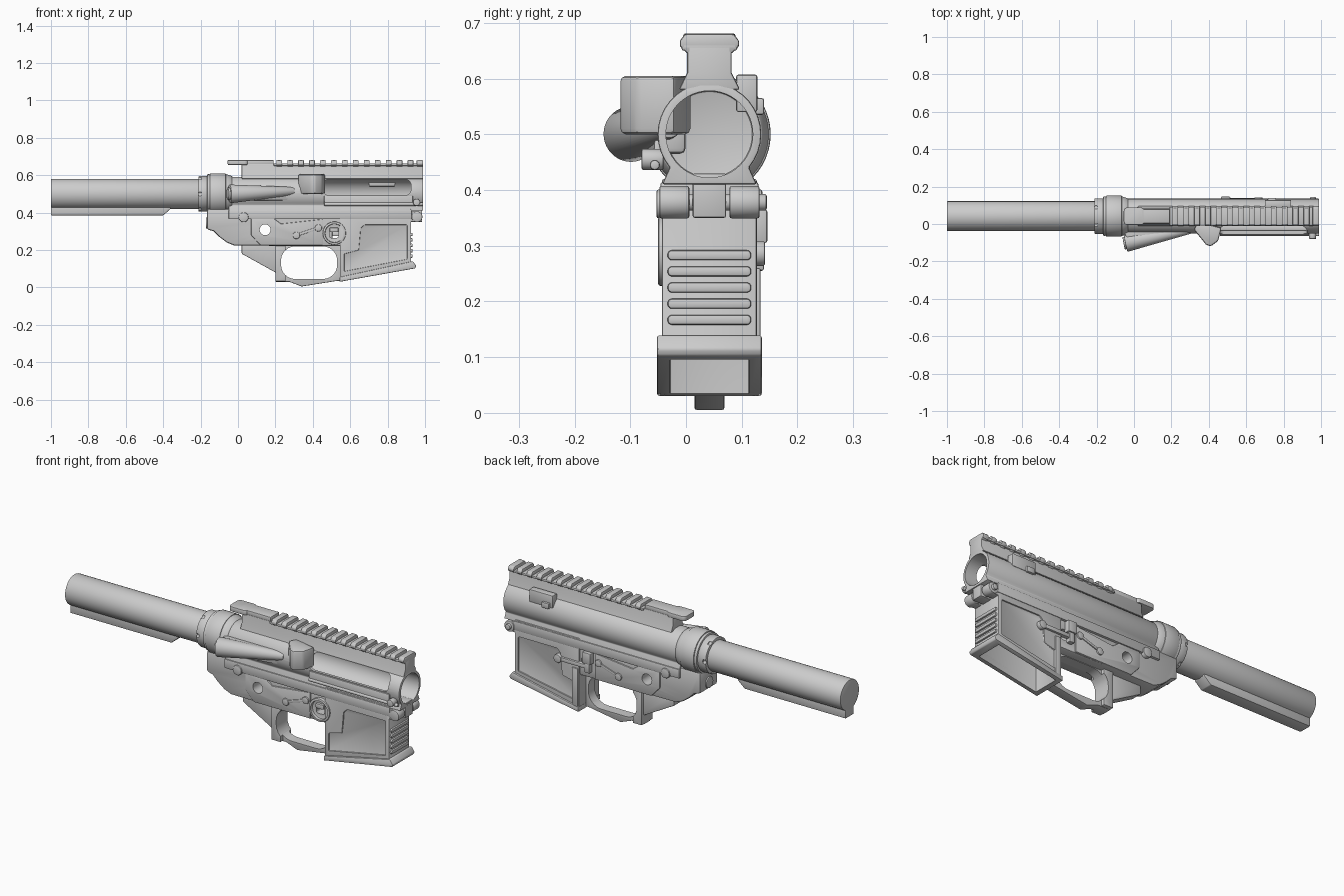
import bpy, bmesh, math
from mathutils import Vector

default_cube = bpy.data.objects.get("Cube")
if default_cube:
    bpy.data.objects.remove(default_cube, do_unlink=True)

COLOUR = (.6, .6, .6, 1)
grey = bpy.data.materials.new("light grey")
grey.use_nodes = True
grey.diffuse_color = COLOUR
grey.node_tree.nodes["Principled BSDF"].inputs["Base Color"].default_value = COLOUR

# Shared measures: bore axis, edge softness, and half widths across y
AXIS_Y, AXIS_Z = .042, .5
SOFT = .004
TUBE, BODY, WELL, LEDGE, RIM = .08, .075, .085, .088, .094
FRONT = .99
THROUGH = (-.3, .3)


def apply(ob, modifier):
    bpy.ops.object.select_all(action='DESELECT')
    bpy.context.view_layer.objects.active = ob
    ob.select_set(True)
    bpy.ops.object.modifier_apply(modifier=modifier.name)


def finish(name, bm, soft):
    bmesh.ops.recalc_face_normals(bm, faces=bm.faces)
    mesh = bpy.data.meshes.new(name)
    bm.to_mesh(mesh)
    bm.free()
    mesh.materials.append(grey)
    ob = bpy.data.objects.new(name, mesh)
    bpy.context.collection.objects.link(ob)
    bevel = ob.modifiers.new("soft edges", 'BEVEL')
    bevel.width, bevel.segments, bevel.limit_method = soft, 2, 'ANGLE'
    apply(ob, bevel)
    return ob


def prism(name, profile, span, axis='y', soft=SOFT):
    """Extrude a profile: (x, z) along y, (y, z) along x, (x, y) along z."""
    place = {'y': lambda p, t: (p[0], t, p[1]),
             'x': lambda p, t: (t, p[0], p[1]),
             'z': lambda p, t: (p[0], p[1], t)}[axis]
    bm = bmesh.new()
    near, far = [[bm.verts.new(place(p, t)) for p in profile] for t in span]
    bm.faces.new(near)
    bm.faces.new(far[::-1])
    for i in range(len(profile)):
        bm.faces.new((near[i - 1], near[i], far[i], far[i - 1]))
    return finish(name, bm, soft)


def box(name, x, y, z):
    return prism(name, [(x[0], z[0]), (x[1], z[0]), (x[1], z[1]), (x[0], z[1])], y)


def rod(name, start, end, radius, end_radius=None):
    start, end = Vector(start), Vector(end)
    direction = end - start
    bm = bmesh.new()
    bmesh.ops.create_cone(bm, cap_ends=True, segments=48, radius1=radius,
                          radius2=end_radius or radius, depth=direction.length)
    turn = Vector((0, 0, 1)).rotation_difference(direction).to_matrix()
    for v in bm.verts:
        v.co = turn @ v.co + (start + end) / 2
    return finish(name, bm, SOFT)


def axial(name, x_start, x_end, radius, end_radius=None):
    return rod(name, (x_start, AXIS_Y, AXIS_Z), (x_end, AXIS_Y, AXIS_Z), radius, end_radius)


def pin(name, x, z, span, radius):
    return rod(name, (x, span[0], z), (x, span[1], z), radius)


def centred(half):
    return AXIS_Y - half, AXIS_Y + half


def outward(side, inner, outer):
    """Span across y on one side, measured outward from the axis."""
    return sorted((AXIS_Y + side * inner, AXIS_Y + side * outer))


def symmetric(half_profile):
    right = [(AXIS_Y + w, z) for w, z in half_profile]
    return right + [(AXIS_Y - w, z) for w, z in reversed(half_profile)]


def circle_point(angle, radius):
    a = math.radians(angle)
    return radius * math.cos(a), radius * math.sin(a)


def rounded(x, z, half_x, half_z, radius):
    profile = []
    for quarter, (sx, sz) in enumerate(((1, 1), (-1, 1), (-1, -1), (1, -1))):
        for step in range(7):
            dx, dz = circle_point(90 * quarter + 15 * step, radius)
            profile.append((x + sx * (half_x - radius) + dx, z + sz * (half_z - radius) + dz))
    return profile


def cut(ob, *cutters):
    for cutter in cutters:
        boolean = ob.modifiers.new("cut", 'BOOLEAN')
        boolean.operation, boolean.object, boolean.solver = 'DIFFERENCE', cutter, 'EXACT'
        apply(ob, boolean)
        bpy.data.objects.remove(cutter, do_unlink=True)


# Rear tube with its under rail, ring nut, plate and collar
axial("rear_tube", -1, -.1, TUBE)
prism("tube_under_rail", [(-1, .385), (-.4, .385), (-.36, .42), (-.36, .45), (-1, .45)], centred(.035))
ring_nut = axial("ring_nut", -.212, -.158, .095)
for angle in range(0, 360, 60):
    dy, dz = circle_point(angle, .1)
    y, z = AXIS_Y + dy, AXIS_Z + dz
    cut(ring_nut, rod("nut_notch", (-.3, y, z), (-.195, y, z), .012))
axial("end_plate", -.165, -.148, .105)
axial("rear_collar", -.15, -.065, .11)
axial("collar_taper", -.07, -.03, .108, .094)

# Upper body: round section on a square base, bored out, with a side window
shell = [circle_point(angle, .093) for angle in range(-40, 90, 10)]
base_edge = [(WELL, .41)]
upper = prism("upper_body", symmetric(base_edge + [(w, AXIS_Z + h) for w, h in shell]),
              (-.05, FRONT), 'x')
cut(upper, axial("bore", 0, 2, .078),
    prism("side_window", rounded(.69, .535, .235, .042, .03), (-.3, AXIS_Y)))
prism("rail_neck", symmetric([(.055, .58), (.04, .61), (.04, .66)]), (.02, FRONT), 'x')
prism("window_cover", [(-.045, .435), (-.06, .437), (-.057, .49), (-.045, .49)], (.46, .935), 'x')
rod("cover_hinge", (.46, -.056, .445), (FRONT, -.056, .445), .009)
pin("hinge_boss", .955, .455, (-.08, -.04), .019)

# Toothed top rail
tooth = symmetric([(.04, .645), (.053, .658), (.053, .668), (.044, .68)])
box("rail_base", (.19, FRONT), centred(.05), (.65, .663))
for i in range(13):
    start = .205 + .0585 * i
    prism("rail_tooth", tooth, (start, start + .03), 'x', soft=.002)
prism("rail_front_block", tooth, (.955, FRONT), 'x')

# Pull handle on top of the rear end
HANDLE_Z = (.655, .681)
prism("pull_handle", rounded(0, AXIS_Y, .055, .047, .02), HANDLE_Z, 'z')
box("pull_handle_bar", (0, .19), centred(.038), HANDLE_Z)

# Right side bulges
rod("push_button_housing", (-.045, -.1, AXIS_Z), (.3, -.03, .515), .05, .022)
prism("housing_web", [(-.06, -.02), (-.035, -.1), (.28, -.045), (.28, 0)], (.465, .54), 'z', soft=.01)
rod("push_button", (-.056, -.103, AXIS_Z), (-.04, -.1, AXIS_Z), .034)
prism("side_deflector", [(.32, -.03), (.385, -.11), (.41, -.12), (.45, -.09), (.468, -.02), (.34, .01)],
      (.5, .605), 'z', soft=.01)

# Left side block
box("left_side_block", (.7, .84), (.09, .128), (.54, .607))
box("left_side_tab", (.715, .76), (.12, .14), (.535, .565))

# Lower body with a raised plate on each side and two openings
lower = prism("lower_body", [(-.165, .42), (-.165, .31), (-.13, .3), (-.1, .27), (-.06, .24),
                             (-.02, .224), (.56, .22), (.56, .42)], centred(BODY), soft=.01)
plate_outline = [(.07, .37), (.07, .28), (.12, .225), (.455, .225), (.455, .365), (.23, .34), (.19, .37)]
plates = [prism(name + "_raised_plate", plate_outline, outward(side, .06, .082))
          for name, side in (("right", -1), ("left", 1))]
catch_fence = pin("catch_fence", .515, .29, (-.05, 0), .062)
cut(catch_fence, pin("fence_recess", .515, .29, (-.1, -.034), .05))
for part in (lower, catch_fence, *plates):
    cut(part, pin("round_hole", .145, .308, THROUGH, .029),
        prism("catch_hole", rounded(.513, .293, .024, .028, .01), THROUGH))
box("catch_button", (.49, .537), (-.045, .03), (.295, .32))
box("top_ledge", (-.05, .93), centred(LEDGE), (.365, .414))
rod("rear_lug", (-.172, AXIS_Y, .345), (-.13, AXIS_Y, .345), .03)

# Grip mount and trigger guard
prism("grip_tab", [(.02, .24), (.02, .18), (.2, .08), (.22, .08), (.22, .24)], centred(.03))
guard = prism("trigger_guard", [(.2, .24), (.2, .03), (.275, .03), (.34, .005), (.53, .035),
                                (.56, .035), (.56, .24)], centred(.027))
post = box("grip_post", (.2, .255), centred(.047), (.032, .235))
for part in (guard, post):
    cut(part, prism("guard_opening", rounded(.38, .132, .15, .087, .075), THROUGH))

# Front well: hollow from below, flared rim, recessed side panels, gripping ridges
well = prism("front_well", [(.545, .42), (.545, .03), (.94, .105), (.925, .14), (.925, .42)],
             centred(WELL))
rim = prism("well_rim", [(.543, .055), (.543, .03), (.948, .102), (.953, .115), (.935, .14)],
            centred(RIM))
for part in (well, rim):
    cut(part, box("well_hollow", (.568, .912), centred(.071), (-.2, .36)))
panel = [(.567, .085), (.905, .15), (.905, .335), (.675, .335), (.655, .315), (.645, .2), (.567, .18)]
for side in (-1, 1):
    cut(well, prism("panel_recess", panel, outward(side, .078, .2)))
for i in range(5):
    prism("grip_ridge", rounded(AXIS_Y, .167 + .029 * i, BODY, .009, .008), (.915, .934), 'x')

# Front pivot and takedown pins
PIVOT = (.957, .378)
for side in (-1, 1):
    pin("pivot_knuckle", *PIVOT, outward(side, .036, .09), .029)
    box("pivot_arm", (.9, PIVOT[0]), outward(side, .04, .084), (.35, .407))
box("pivot_centre_lug", (.9, .985), centred(.03), (.35, .43))
pin("pivot_pin", *PIVOT, (0, .145), .015)
pin("takedown_pin", .03, .375, centred(.095), .026)

# Link bars with pin heads, on both sides
for name, side in (("right", -1), ("left", 1)):
    for x, z in ((.312, .278), (.43, .318)):
        pin(name + "_pin_head", x, z, outward(side, BODY, .09), .019)
    prism(name + "_link_bar", [(.31, .271), (.432, .311), (.428, .325), (.308, .285)],
          outward(side, BODY, .087), soft=.002)

# Left side levers
box("left_catch_lever", (.48, .68), (.115, .138), (.275, .297))
pin("left_catch_end", .665, .286, (.115, .142), .022)
box("release_paddle", (.465, .515), (.11, .146), (.305, .365))
box("release_stem", (.475, .505), (.11, .14), (.255, .31))
box("left_well_rib", (.55, .585), (.118, .134), (.05, .26))

# Smooth shading with sharp edges kept
bpy.ops.object.select_all(action='DESELECT')
for ob in bpy.context.collection.objects:
    if ob.type == 'MESH' and grey.name in ob.data.materials:
        ob.select_set(True)
        bpy.context.view_layer.objects.active = ob
bpy.ops.object.shade_smooth_by_angle(angle=math.radians(35))
